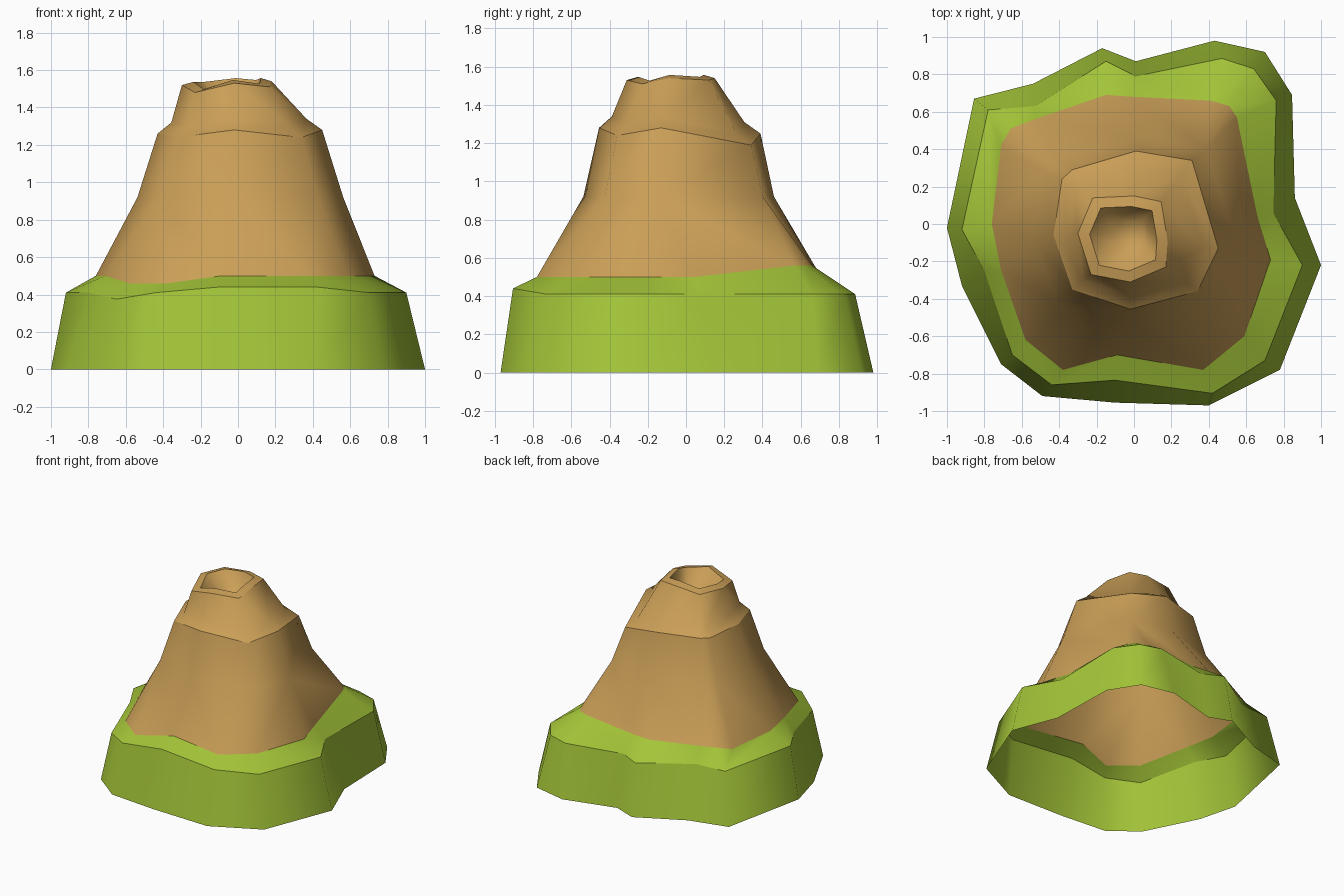
import bpy, bmesh, math

if "Cube" in bpy.data.objects:
    bpy.data.objects.remove(bpy.data.objects["Cube"])


def material(name, rgb):
    m = bpy.data.materials.new(name)
    m.diffuse_color = (*rgb, 1)
    m.use_nodes = True
    m.node_tree.nodes["Principled BSDF"].inputs["Base Color"].default_value = m.diffuse_color
    return m


def scaled(ring, s, centre, dz):
    """Copy of a ring scaled about a centre and lifted by dz."""
    return [(centre[0] + (x - centre[0]) * s, centre[1] + (y - centre[1]) * s, z + dz)
            for x, y, z in ring]


def angles(ring):
    """Angle of each ring point about the ring's middle, always increasing, closed."""
    xs, ys = [p[0] for p in ring], [p[1] for p in ring]
    cx, cy = (min(xs) + max(xs)) / 2, (min(ys) + max(ys)) / 2
    out = [math.atan2(p[1] - cy, p[0] - cx) for p in ring]
    for k in range(1, len(out)):
        while out[k] < out[k - 1] - 1:
            out[k] += math.tau
    return out + [out[0] + math.tau]


def loft(name, rings, mat, sharp=(), cap=False):
    """Stitch rings of any point count, bottom to top; creases on the sharp rings."""
    bm = bmesh.new()
    loops = [[bm.verts.new(p) for p in ring] for ring in rings]
    for k in range(len(rings) - 1):
        lo, hi = loops[k], loops[k + 1]
        n, m = len(lo), len(hi)
        if n == m:                       # matching rings make plain quads
            for i in range(n):
                q = (i + 1) % n
                bm.faces.new((lo[i], lo[q], hi[q], hi[i]))
            continue
        a, b = angles(rings[k]), angles(rings[k + 1])
        i = j = 0
        while i < n or j < m:            # otherwise advance the ring that lags
            p, q = lo[i % n], hi[j % m]
            if j >= m or (i < n and a[i + 1] <= b[j + 1]):
                i += 1
                bm.faces.new((p, lo[i % n], q))
            else:
                j += 1
                bm.faces.new((p, hi[j % m], q))
    if cap:
        bm.faces.new(loops[-1])
    for f in bm.faces:
        f.smooth = True
    for k in sharp:
        ring = set(loops[k])
        for e in bm.edges:
            if e.verts[0] in ring and e.verts[1] in ring:
                e.smooth = False
    me = bpy.data.meshes.new(name)
    bm.to_mesh(me)
    bm.free()
    me.materials.append(mat)
    bpy.context.collection.objects.link(bpy.data.objects.new(name, me))


grass = material("grass green", (0.37, 0.56, 0.04))
earth = material("earth brown", (0.59, 0.345, 0.095))

# Outline of the foot, flat on the ground
foot = [(x, y, 0) for x, y in (
    (1.0, -.22), (.86, .14), (.845, .69), (.70, .92), (.43, .98), (.01, .87),
    (-.17, .94), (-.54, .75), (-.855, .67), (-1.0, -.02), (-.92, -.33),
    (-.71, -.75), (-.49, -.92), (-.1, -.955), (.40, -.97), (.78, -.78))]

# Shoulder of the grass, a little higher at the front, dipping at the front left
shoulder = [(x, y, .44 if y < -.8 and x > -.3 else .375 if x < -.5 and y < -.6 else .41)
            for x, y in (
    (.90, -.22), (.745, .06), (.76, .66), (.64, .83), (.47, .885), (.01, .79),
    (-.15, .87), (-.53, .63), (-.78, .61), (-.92, -.03), (-.80, -.25),
    (-.65, -.70), (-.44, -.86), (-.1, -.835), (.42, -.905), (.70, -.73))]

# Line where grass meets earth, higher at the back right, dipping at the front left
border = [(x, y, .56 if x > .3 and y > .5 else .53 if y > .5
           else .46 if x < -.3 and y < -.5 else .5)
          for x, y in (
    (.73, -.19), (.66, .04), (.55, .57), (.51, .63), (.41, .66), (0, .68),
    (-.15, .69), (-.53, .56), (-.66, .51), (-.71, .42), (-.76, 0),
    (-.71, -.25), (-.58, -.62), (-.38, -.78), (-.09, -.70), (.37, -.78), (.59, -.60))]

# Ledge near the top, with the waist below it
ledge = [(.45, -.13, 1.28), (.31, .34, 1.19), (.01, .39, 1.25), (-.33, .29, 1.25),
         (-.385, .24, 1.25), (-.43, -.06, 1.26), (-.33, -.35, 1.24),
         (-.02, -.455, 1.28), (.34, -.36, 1.24)]
waist = [(x * 1.25, y * 1.18, .92) for x, y, z in ledge]
ledge_in = scaled(ledge, .82, (-.02, -.08), .06)

# Crater rim, lip and floor
rim = [(.18, -.09, 1.54), (.145, .12, 1.53), (0, .15, 1.54), (-.22, .14, 1.52),
       (-.30, -.05, 1.52), (-.23, -.27, 1.48), (-.02, -.31, 1.53), (.17, -.23, 1.51)]
lip = scaled(rim, .75, (-.05, -.075), .017)
floor = [(x, y, 1.39) for x, y, z in scaled(rim, .34, (0, -.04), 0)]

loft("grass_skirt", [foot, shoulder, border], grass, sharp=[1])
loft("earth_cone", [border, waist, ledge, ledge_in, rim, lip, floor], earth,
     sharp=[2, 4, 5], cap=True)
